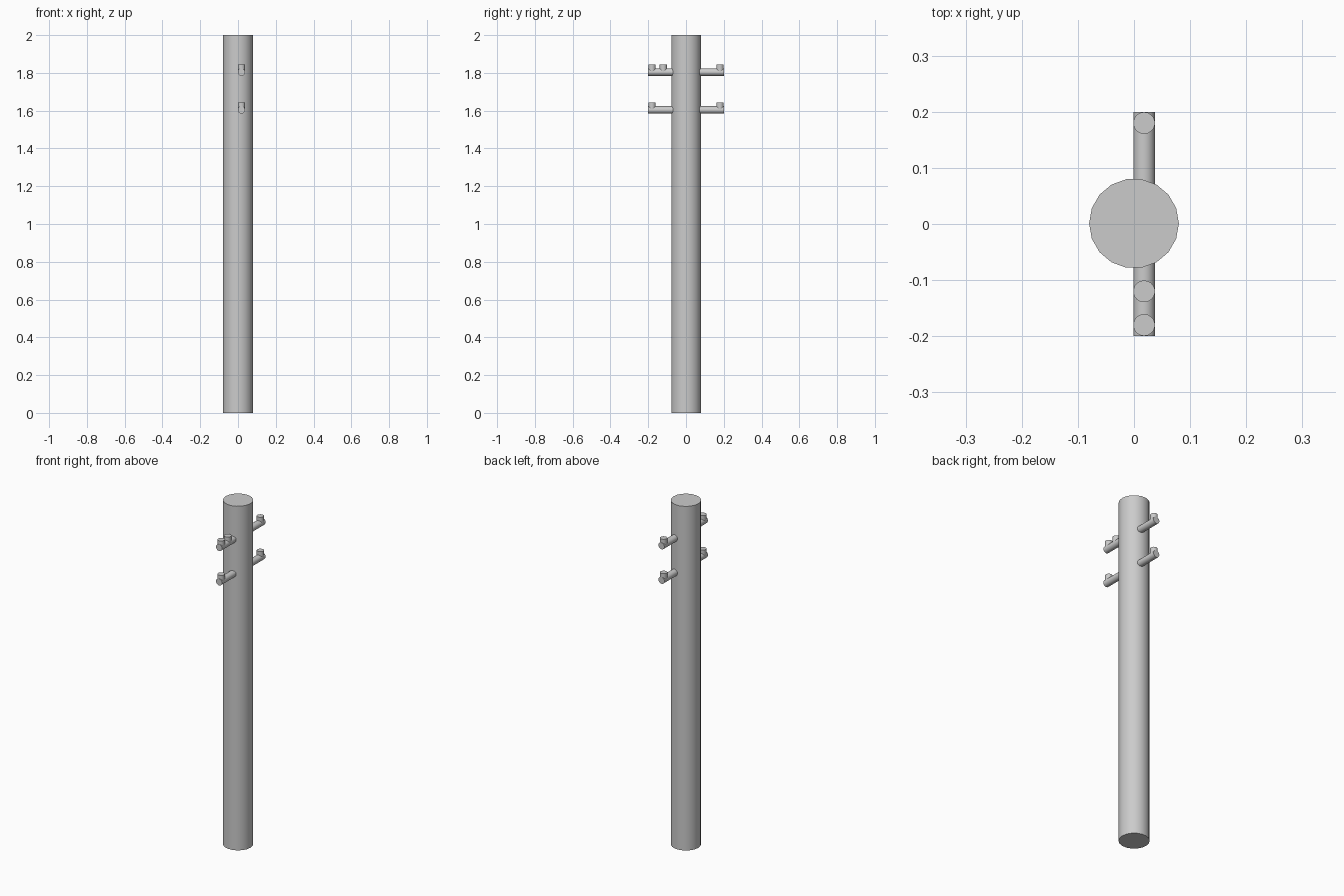
import bpy, math

if "Cube" in bpy.data.objects:
    bpy.data.objects.remove(bpy.data.objects["Cube"])

def cylinder(name, sides, radius, depth, loc, rot=(0, 0, 0)):
    bpy.ops.mesh.primitive_cylinder_add(vertices=sides, radius=radius, depth=depth,
                                        location=loc, rotation=rot)
    ob = bpy.context.object
    ob.name = name
    bpy.ops.object.transform_apply(location=False, rotation=True, scale=True)
    bpy.ops.object.shade_smooth_by_angle(angle=math.radians(35))
    return ob

ARM_X, ARM_R, ARM_END = 0.018, 0.0195, 0.2

# Main post, with a vertex pointing along x
cylinder("post", 18, 0.08, 2.0, (0, 0.001, 1.0), (0, 0, math.pi / 2))

# Cross arms through the post, each carrying upright pegs
levels = {"upper": (1.804, (0.18, -0.12, -0.18)),
          "lower": (1.604, (0.18, -0.18))}
for level, (z, pegs) in levels.items():
    cylinder(level + "_arm", 18, ARM_R, 2 * ARM_END, (ARM_X, 0, z), (math.pi / 2, 0, 0))
    for i, y in enumerate(pegs):
        cylinder(f"{level}_peg_{i + 1}", 18, ARM_R, 0.04, (ARM_X, y, z + 0.02))
